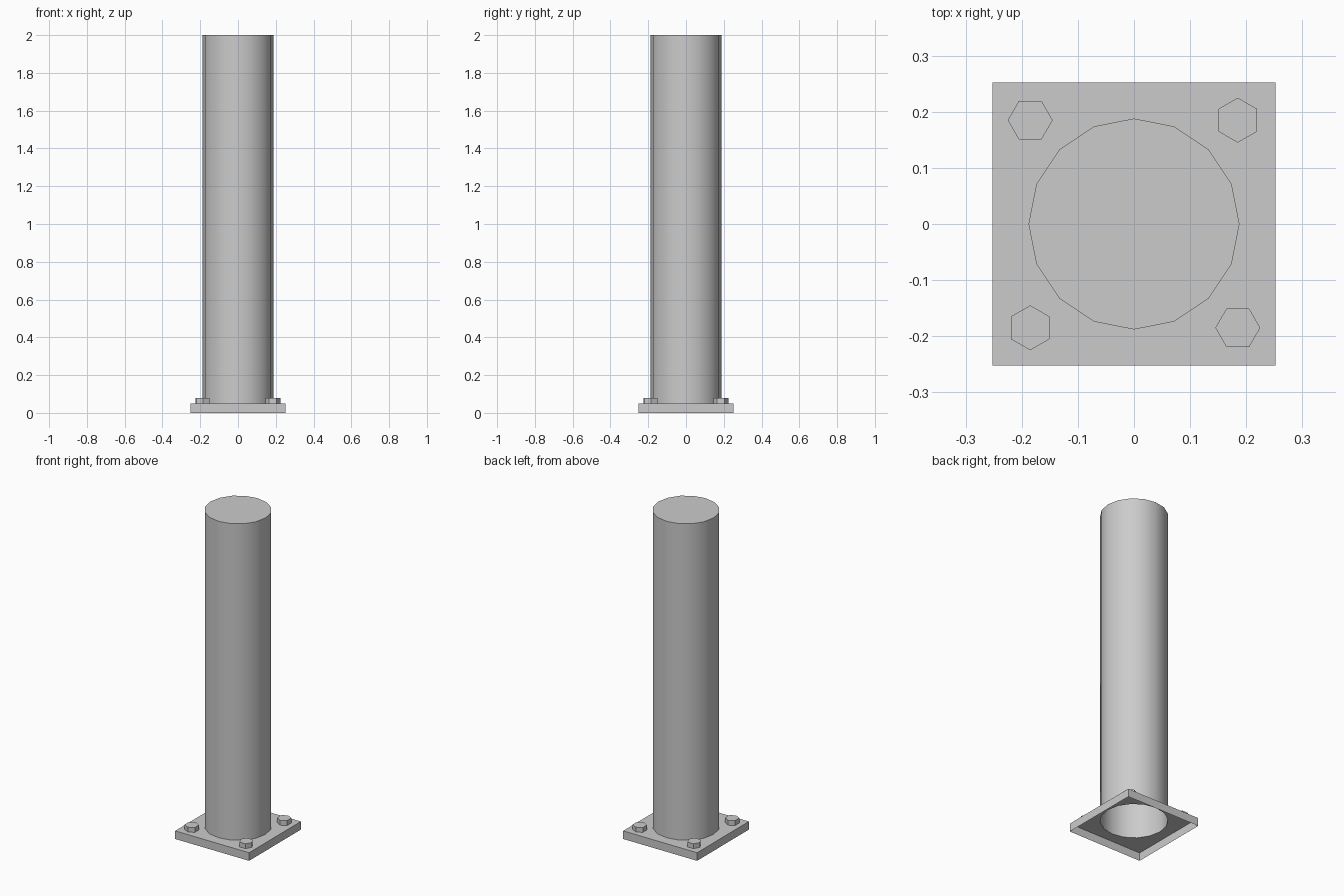
import bpy, bmesh, math
from mathutils import Matrix, Vector

cube = bpy.data.objects.get("Cube")
if cube:
    bpy.data.objects.remove(cube, do_unlink=True)

HALF = 0.252      # half width of the plate
PLATE_H = 0.05
RADIUS = 0.188    # column radius
SIDES = 16
TOP = 2.0

grey = bpy.data.materials.new("steel grey")
grey.use_nodes = True
COLOUR = (0.6, 0.6, 0.6, 1)
grey.diffuse_color = COLOUR
grey.node_tree.nodes["Principled BSDF"].inputs["Base Color"].default_value = COLOUR


def finish(bm, name):
    mesh = bpy.data.meshes.new(name)
    bm.to_mesh(mesh)
    bm.free()
    mesh.materials.append(grey)
    obj = bpy.data.objects.new(name, mesh)
    bpy.context.collection.objects.link(obj)
    return obj


def ring(bm, radius, sides, z, start=0.0):
    angles = [start + math.tau * i / sides for i in range(sides)]
    return [bm.verts.new((radius * math.cos(a), radius * math.sin(a), z)) for a in angles]


def loop_edges(bm, verts):
    return [bm.edges.new((v, verts[(i + 1) % len(verts)])) for i, v in enumerate(verts)]


def prism(bm, radius, sides, z0, z1):
    # Open-bottomed prism with a single cap polygon
    low, high = ring(bm, radius, sides, z0), ring(bm, radius, sides, z1)
    for i in range(sides):
        j = (i + 1) % sides
        bm.faces.new((low[i], low[j], high[j], high[i]))
    bm.faces.new(high)


# Base plate: thin shell, open below, with a hole under the column
bm = bmesh.new()
outer = ring(bm, HALF * math.sqrt(2), 4, PLATE_H, math.pi / 4)
hole = ring(bm, RADIUS, SIDES, PLATE_H)
edges = loop_edges(bm, outer) + loop_edges(bm, hole)
bmesh.ops.triangle_fill(bm, edges=edges, use_beauty=True, normal=Vector((0, 0, 1)))
for f in bm.faces:
    f.normal_update()
    if f.normal.z < 0:
        f.normal_flip()
foot = ring(bm, HALF * math.sqrt(2), 4, 0, math.pi / 4)
for i in range(4):
    j = (i + 1) % 4
    bm.faces.new((foot[i], foot[j], outer[j], outer[i]))
finish(bm, "base_plate")

# Column: smooth tube capped at the top
bm = bmesh.new()
prism(bm, RADIUS, SIDES, PLATE_H, TOP)
column = finish(bm, "column")
bpy.ops.object.select_all(action="DESELECT")
column.select_set(True)
bpy.context.view_layer.objects.active = column
bpy.ops.object.shade_smooth_by_angle(angle=math.radians(40))

# Hex bolts: one per corner, each turned a further quarter
for i, name in enumerate(("back_left", "back_right", "front_right", "front_left")):
    bm = bmesh.new()
    prism(bm, 0.04, 6, PLATE_H, 0.08)
    spin = Matrix.Rotation(math.pi / 2 * (i + 1), 4, "Z")
    bm.transform(spin @ Matrix.Translation((0.185, -0.185, 0)))
    finish(bm, "bolt_" + name)
